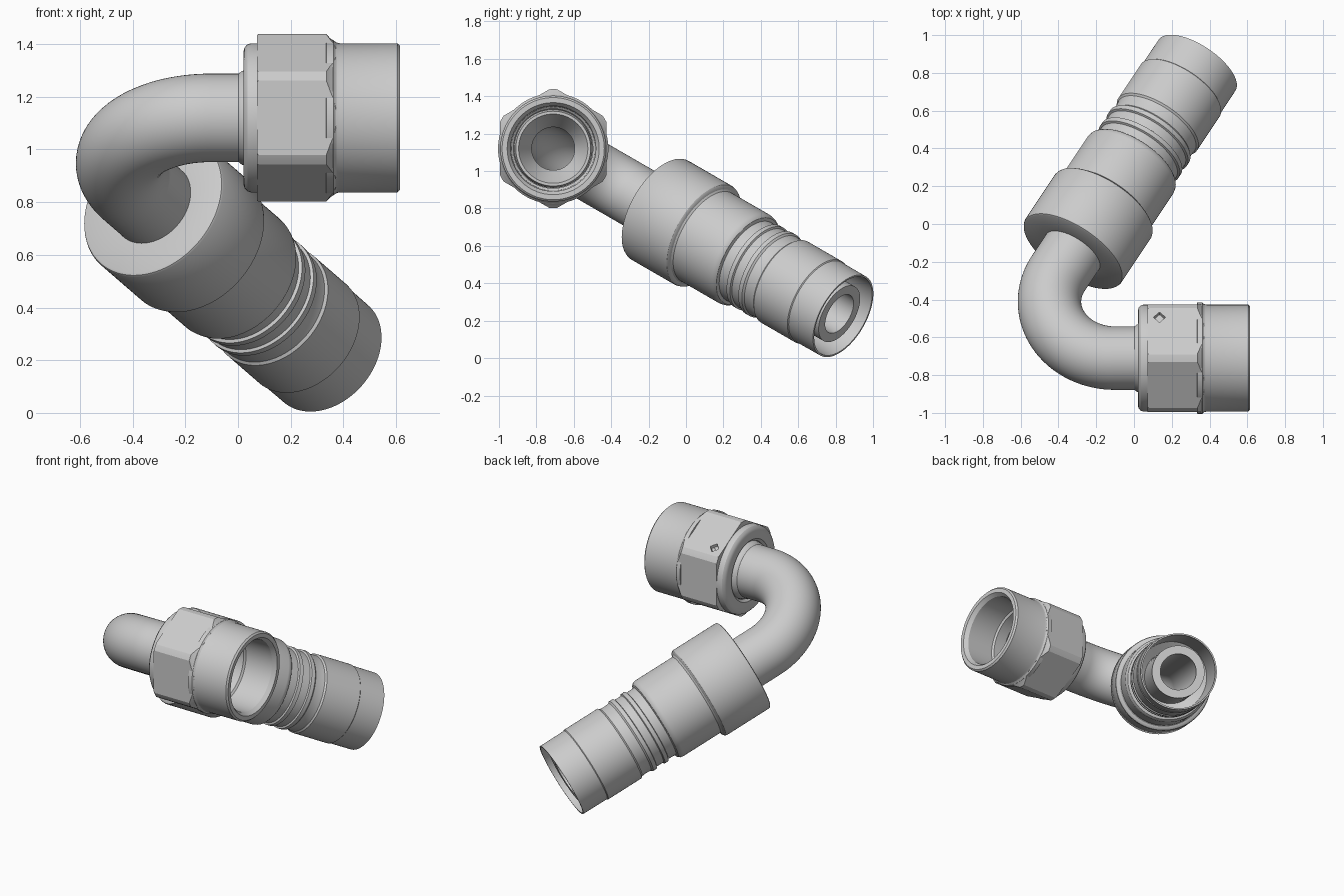
import bpy, bmesh, math
from mathutils import Vector

if "Cube" in bpy.data.objects:
    bpy.data.objects.remove(bpy.data.objects["Cube"])

NUT = Vector((0, -0.71, 1.12))             # point on the nut axis (x = 0)
X = Vector((1, 0, 0))
S = Vector((0, math.cos(math.pi / 6), -0.5))   # second axis of the bend plane
CORNER = NUT - 0.70 * X                    # where both tube axes would meet
HOSE = 0.5 * X + math.cos(math.pi / 6) * S  # hose axis after the 120 degree bend
BEND_R, TUBE_R, BORE_R = 0.345, 0.168, 0.115


def smooth(ob, angle=28):
    bpy.ops.object.select_all(action='DESELECT')
    ob.select_set(True)
    bpy.context.view_layer.objects.active = ob
    bpy.ops.object.shade_smooth_by_angle(angle=math.radians(angle))


def from_rings(name, rings, closed=True):
    """Skin a list of vertex rings; closed joins the last ring to the first."""
    bm = bmesh.new()
    vs = [[bm.verts.new(p) for p in r] for r in rings]
    n, m = len(rings[0]), len(rings)
    for i in range(m if closed else m - 1):
        a, b = vs[i], vs[(i + 1) % m]
        for j in range(n):
            k = (j + 1) % n
            bm.faces.new((a[j], a[k], b[k], b[j]))
    bmesh.ops.recalc_face_normals(bm, faces=bm.faces)
    me = bpy.data.meshes.new(name)
    bm.to_mesh(me)
    bm.free()
    ob = bpy.data.objects.new(name, me)
    bpy.context.collection.objects.link(ob)
    return ob


def ring(c, u, v, r, n, phase=0.0):
    return [c + r * (math.cos(a) * u + math.sin(a) * v)
            for a in (phase + 2 * math.pi * j / n for j in range(n))]


def revolve(name, profile, origin, axis, u, n=96, phase=0.0):
    """Closed (distance, radius) profile turned around an axis."""
    v = axis.cross(u)
    return from_rings(name, [ring(origin + t * axis, u, v, r, n, phase) for t, r in profile])


def boolean(ob, cutter, op):
    mod = ob.modifiers.new(op, 'BOOLEAN')
    mod.operation, mod.object, mod.solver = op, cutter, 'EXACT'
    bpy.context.view_layer.objects.active = ob
    bpy.ops.object.modifier_apply(modifier=mod.name)
    bpy.data.objects.remove(cutter)


Y = Vector((0, 1, 0))

# Bent tube: straight, 120 degree bend, straight to the hose nipple tip
side = X.cross(S)
bend_c = NUT + (-0.70 + BEND_R * math.sqrt(3)) * X + BEND_R * S
path = [(NUT + 0.2 * X, -X)]
for i in range(41):
    a = math.radians(120) * i / 40
    path.append((bend_c + BEND_R * (-math.sin(a) * X - math.cos(a) * S),
                 -math.cos(a) * X + math.sin(a) * S))
path.append((CORNER + 2.04 * HOSE, HOSE))
outer = [ring(c, side, d.cross(side), TUBE_R, 64) for c, d in path]
inner = [ring(c, side, d.cross(side), BORE_R, 64) for c, d in path]
smooth(from_rings("bent_tube", outer + inner[::-1]))

# Flared seat at the tube end, inside the nut
smooth(revolve("tube_seat", [(0.0, 0.166), (0.015, 0.178), (0.05, 0.185), (0.08, 0.21),
                             (0.28, 0.21), (0.32, 0.2), (0.32, 0.185), (0.2, 0.115),
                             (0.1, 0.14)], NUT, X, Y))

# Round nut body with bore
smooth(revolve("nut_body", [
    (0.035, 0.185), (0.02, 0.2), (0.02, 0.25), (0.025, 0.267), (0.036, 0.279), (0.05, 0.283),
    (0.085, 0.283), (0.09, 0.262), (0.33, 0.262), (0.335, 0.295), (0.362, 0.295),
    (0.37, 0.287), (0.385, 0.283), (0.605, 0.283), (0.615, 0.273), (0.615, 0.246),
    (0.59, 0.228), (0.4, 0.224), (0.39, 0.212), (0.08, 0.212)], NUT, X, Y))

# Hexagon with turned chamfers
hexagon = revolve("nut_hexagon", [(0.072, 0.28), (0.072, 0.329), (0.385, 0.329), (0.385, 0.28)],
                  NUT, X, Y, 6, math.pi / 6)
turned = revolve("chamfer_helper", [(0.05, 0.252), (0.05, 0.3), (0.077, 0.318), (0.335, 0.318),
                                    (0.35, 0.302), (0.375, 0.285), (0.375, 0.252)],
                 NUT, X, Y, 96, 0.01)
# solid hexagon core is hollowed by the ring shaped helper
bpy.data.objects.remove(hexagon)
hexagon = revolve("nut_hexagon", [(0.072, 0.2), (0.072, 0.329), (0.385, 0.329), (0.385, 0.2)],
                  NUT, X, Y, 6, math.pi / 6)
boolean(hexagon, turned, 'INTERSECT')

# Diamond dimple on one flat
normal = Vector((0, 0.5, math.sqrt(0.75)))
dimple_at = NUT + 0.135 * X + 0.285 * normal + 0.085 * S
dimple = revolve("dimple_helper", [(-0.02, 0.028), (-0.02, 0.0005), (0.03, 0.0005), (0.03, 0.038)],
                 dimple_at, normal, X, 4)
boolean(hexagon, dimple, 'DIFFERENCE')
smooth(hexagon, 20)

# Stepped hose sleeve with grooves and an open end
smooth(revolve("hose_sleeve", [
    (0.75, 0.16), (0.75, 0.293), (0.754, 0.301), (0.762, 0.305), (1.065, 0.305),
    (1.075, 0.302), (1.082, 0.294), (1.086, 0.28), (1.095, 0.272), (1.36, 0.272),
    (1.378, 0.268), (1.39, 0.258), (1.395, 0.24), (1.45, 0.237), (1.455, 0.249),
    (1.48, 0.249), (1.485, 0.239), (1.535, 0.239), (1.54, 0.25), (1.565, 0.25),
    (1.575, 0.241), (1.61, 0.238), (1.64, 0.241), (1.65, 0.25), (1.89, 0.25),
    (1.895, 0.245), (2.067, 0.244), (2.067, 0.234), (1.6, 0.225), (1.55, 0.16)],
    CORNER, HOSE, side))
